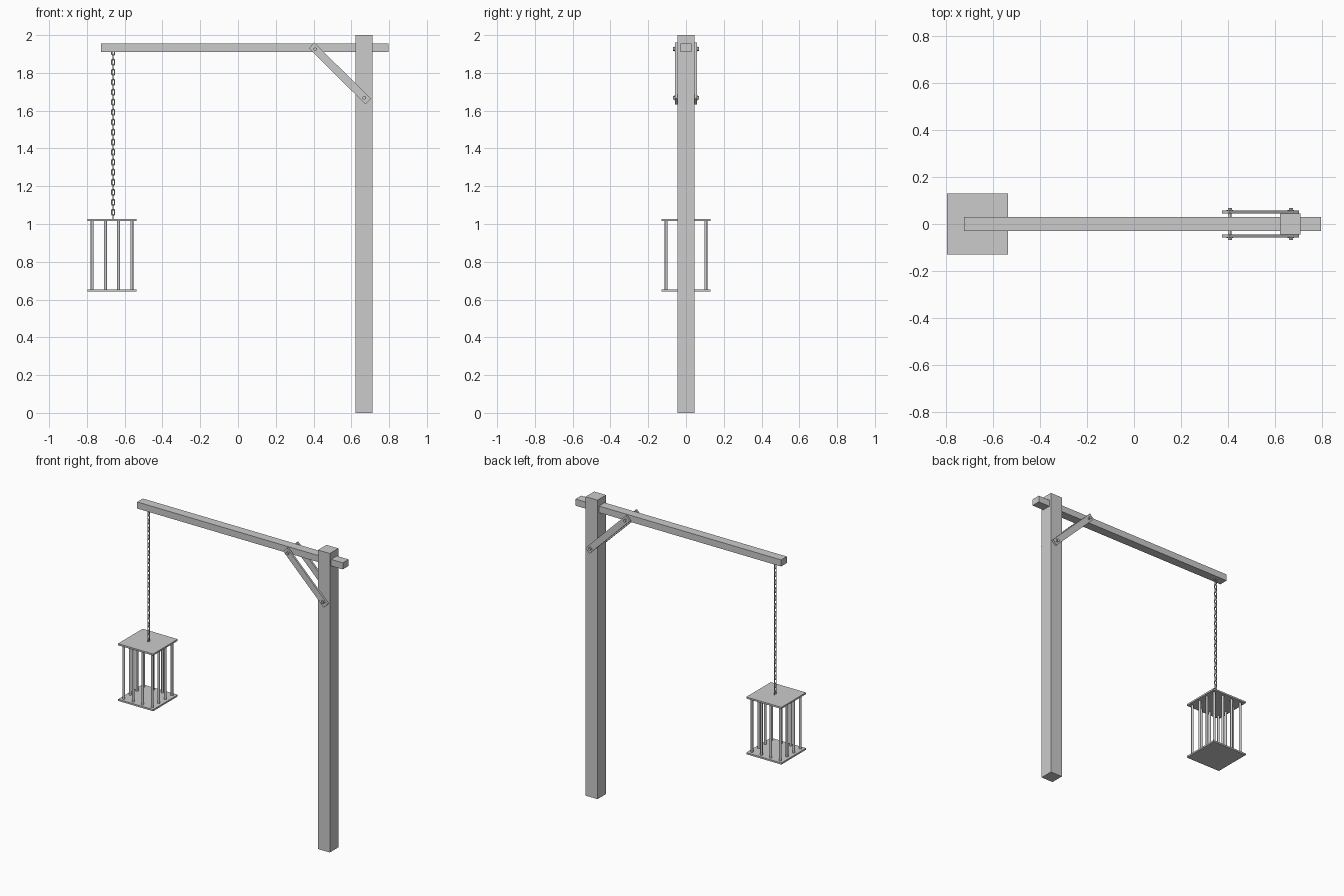
import bpy, bmesh, math
from mathutils import Matrix, Vector

if "Cube" in bpy.data.objects:
    bpy.data.objects.remove(bpy.data.objects["Cube"])


def finish(name, bm, smooth=False):
    me = bpy.data.meshes.new(name)
    bm.to_mesh(me)
    bm.free()
    ob = bpy.data.objects.new(name, me)
    bpy.context.collection.objects.link(ob)
    if smooth:
        bpy.ops.object.select_all(action='DESELECT')
        ob.select_set(True)
        bpy.context.view_layer.objects.active = ob
        bpy.ops.object.shade_smooth_by_angle(angle=math.radians(40))
    return ob


def box(name, center, size, rot_y=0.0):
    bm = bmesh.new()
    m = (Matrix.Translation(center) @ Matrix.Rotation(rot_y, 4, 'Y')
         @ Matrix.Diagonal((*size, 1)))
    bmesh.ops.create_cube(bm, size=1, matrix=m)
    return finish(name, bm)


def add_cyl(bm, a, b, r, sides):
    a, b = Vector(a), Vector(b)
    d = b - a
    m = Matrix.Translation((a + b) / 2) @ d.to_track_quat('Z', 'Y').to_matrix().to_4x4()
    bmesh.ops.create_cone(bm, cap_ends=True, segments=sides, radius1=r, radius2=r,
                          depth=d.length, matrix=m)


def add_link(bm, center, facing, length=0.0385, width=0.021, wire=0.003, n=12, k=6):
    # oval ring in the XZ plane (facing) or the YZ plane
    rad = width / 2 - wire
    half = length / 2 - width / 2
    rings = []
    for i in range(n):
        a = 2 * math.pi * (i + 0.5) / n
        c, s = math.cos(a), math.sin(a)
        ring = []
        for j in range(k):
            t = 2 * math.pi * j / k
            r = rad + wire * math.cos(t)
            u, v = r * c, wire * math.sin(t)
            z = r * s + math.copysign(half, s)
            p = (u, v, z) if facing else (-v, u, z)
            ring.append(bm.verts.new(Vector(center) + Vector(p)))
        rings.append(ring)
    for i in range(n):
        p, q = rings[i], rings[(i + 1) % n]
        for j in range(k):
            bm.faces.new((p[j], p[(j + 1) % k], q[(j + 1) % k], q[j]))


# Post and cross beam
box("post", (0.667, 0, 1.0), (0.088, 0.09, 2.0))
box("beam", (0.036, 0, 1.933), (1.522, 0.06, 0.044))

# Diagonal braces on both sides, with through bolts
bolts = [(0.409, 1.926), (0.669, 1.668)]
for side, label in ((-1, "front"), (1, "back")):
    box(label + "_brace", (0.5395, side * 0.0515, 1.797), (0.422, 0.013, 0.042),
        math.radians(44.7))
for i, (x, z) in enumerate(bolts):
    bm = bmesh.new()
    add_cyl(bm, (x, -0.066, z), (x, 0.066, z), 0.006, 12)
    for s in (-1, 1):
        add_cyl(bm, (x, s * 0.0575, z), (x, s * 0.060, z), 0.014, 16)
        add_cyl(bm, (x, s * 0.060, z), (x, s * 0.068, z), 0.010, 6)
    finish(("upper", "lower")[i] + "_bolt", bm, True)

# Chain of alternating links
bm = bmesh.new()
for i in range(34):
    add_link(bm, (-0.661, 0, 1.910 - 0.0265 * i), i % 2 == 0)
bmesh.ops.recalc_face_normals(bm, faces=bm.faces)
finish("chain", bm, True)

# Cage plates
cx = -0.667
box("cage_top", (cx, 0, 1.021), (0.26, 0.26, 0.011))
box("cage_floor", (cx, 0, 0.649), (0.26, 0.26, 0.011))

# Cage bars around the edge
offs = (-0.105, -0.035, 0.035, 0.105)
bm = bmesh.new()
for dx in offs:
    for dy in offs:
        if max(abs(dx), abs(dy)) > 0.1:
            add_cyl(bm, (cx + dx, dy, 0.65), (cx + dx, dy, 1.02), 0.008, 12)
finish("cage_bars", bm, True)
